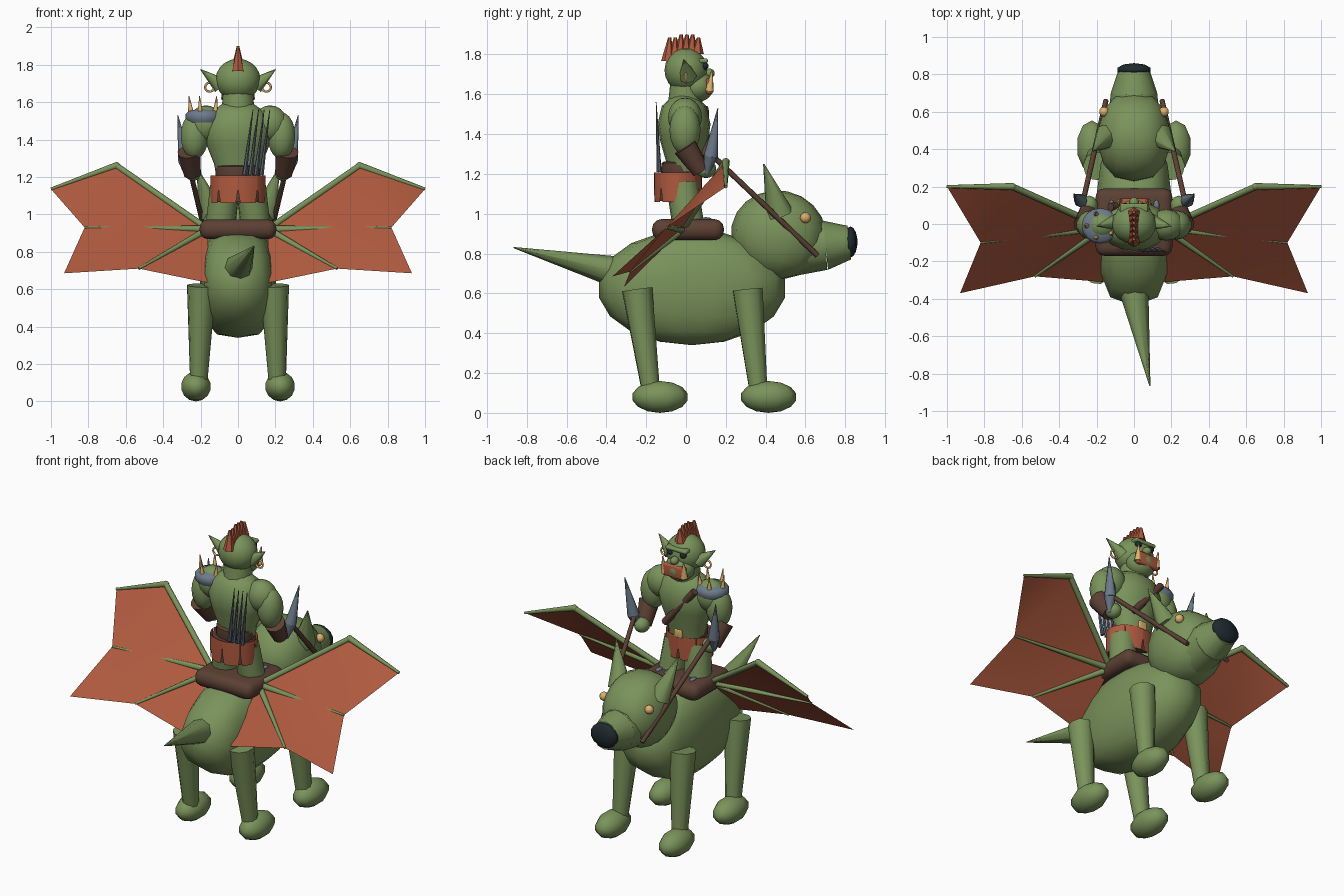
import bpy, bmesh, math
from mathutils import Vector, Matrix

if "Cube" in bpy.data.objects:
    bpy.data.objects.remove(bpy.data.objects["Cube"])


def material(name, r, g, b):
    m = bpy.data.materials.new(name)
    lin = [((c / 255 + 0.055) / 1.055) ** 2.4 for c in (r, g, b)]
    m.diffuse_color = (*lin, 1)
    m.use_nodes = True
    m.node_tree.nodes["Principled BSDF"].inputs["Base Color"].default_value = m.diffuse_color
    return m


GREEN = material("green_skin", 122, 147, 91)
RED = material("rust_red", 176, 90, 63)
BROWN = material("brown_leather", 92, 64, 52)
STEEL = material("blue_steel", 108, 123, 138)
IRON = material("dark_iron", 88, 97, 108)
BONE = material("bone_tan", 222, 178, 110)
BLACK = material("black", 30, 42, 46)


def finish(name, bm, mat, angle=50):
    """Smooth shading, with edges over the angle kept sharp."""
    for f in bm.faces:
        f.smooth = True
    for e in bm.edges:
        if len(e.link_faces) == 2 and e.calc_face_angle(0) > math.radians(angle):
            e.smooth = False
    me = bpy.data.meshes.new(name)
    bm.to_mesh(me)
    bm.free()
    me.materials.append(mat)
    ob = bpy.data.objects.new(name, me)
    bpy.context.collection.objects.link(ob)
    return ob


def ball(name, loc, size, mat, u=12, v=9, tilt=0, full=1.0):
    """Ellipsoid; full below 1 keeps it wide towards its ends."""
    bm = bmesh.new()
    bmesh.ops.create_uvsphere(bm, u_segments=u, v_segments=v, radius=1)
    for vert in bm.verts:
        w = math.sqrt(max(0, 1 - vert.co.y ** 2 - vert.co.z ** 2))
        if w > 0.02:
            vert.co.x *= w ** (full - 1)
    bm.transform(Matrix.Translation(loc) @ Matrix.Rotation(tilt, 4, 'X')
                 @ Matrix.Diagonal((*size, 1)))
    return finish(name, bm, mat, 70)


def rod(name, a, b, r1, r2, mat, n=10):
    """Tapered round bar from a to b."""
    a, b = Vector(a), Vector(b)
    d = b - a
    bm = bmesh.new()
    bmesh.ops.create_cone(bm, cap_ends=True, segments=n, radius1=r1,
                          radius2=r2, depth=d.length)
    bm.transform(Matrix.Translation((a + b) / 2)
                 @ d.to_track_quat('Z', 'Y').to_matrix().to_4x4())
    return finish(name, bm, mat)


def box(name, loc, size, mat, bevel):
    bm = bmesh.new()
    bmesh.ops.create_cube(bm, size=1)
    bm.transform(Matrix.Translation(loc) @ Matrix.Diagonal((*size, 1)))
    bmesh.ops.bevel(bm, geom=bm.edges[:], offset=bevel, segments=3,
                    profile=0.5, affect='EDGES')
    return finish(name, bm, mat)


def lathe(name, profile, mat, loc=(0, 0, 0), flat=1.0, n=16, closed=False):
    """Rings of (radius, z) around the z axis, flattened in y."""
    bm = bmesh.new()
    rings = [[bm.verts.new((r * math.cos(2 * math.pi * i / n) + loc[0],
                            r * flat * math.sin(2 * math.pi * i / n) + loc[1],
                            z + loc[2])) for i in range(n)] for r, z in profile]
    pairs = list(zip(rings, rings[1:]))
    if closed:
        pairs.append((rings[-1], rings[0]))
    else:
        bm.faces.new(rings[0])
        bm.faces.new(rings[-1])
    for p, q in pairs:
        for i in range(n):
            j = (i + 1) % n
            bm.faces.new((p[i], p[j], q[j], q[i]))
    bmesh.ops.recalc_face_normals(bm, faces=bm.faces)
    return finish(name, bm, mat)


# Mount: body, head, snout, tail
ball("mount_body", (0, 0.03, 0.63), (0.208, 0.475, 0.29), GREEN, 14, 9, 0, 0.58)
ball("mount_head", (0, 0.465, 0.895), (0.195, 0.24, 0.222), GREEN, 14, 10, -0.2, 0.75)
rod("mount_muzzle", (0, 0.55, 0.83), (0, 0.7, 0.842), 0.14, 0.124, GREEN, 12)
rod("mount_snout", (0, 0.7, 0.842), (0, 0.82, 0.855), 0.124, 0.085, GREEN, 12)
ball("mount_nose", (0, 0.825, 0.858), (0.095, 0.036, 0.078), BLACK, 10, 7)
rod("mount_tail", (0, -0.36, 0.71), (0.085, -0.865, 0.83), 0.078, 0.003, GREEN, 8)
box("saddle", (0, 0.01, 0.92), (0.41, 0.36, 0.105), BROWN, 0.045)

for s in (-1, 1):
    rod("mount_ear", (s * 0.14, 0.47, 1.0), (s * 0.22, 0.39, 1.25), 0.07, 0.003, GREEN, 8)
    ball("mount_eye", (s * 0.16, 0.6, 0.98), (0.027, 0.027, 0.027), BONE, 10, 8)
    rod("rein", (s * 0.268, 0.14, 1.285), (s * 0.15, 0.66, 0.79), 0.014, 0.014, BROWN, 8)
    # Legs and paws
    for top, low, paw in ((-0.245, -0.175, -0.13), (0.31, 0.365, 0.415)):
        rod("mount_leg", (s * 0.21, low, 0.1), (s * 0.195, top, 0.62), 0.046, 0.078, GREEN)
        ball("mount_paw", (s * 0.225, paw, 0.08), (0.084, 0.142, 0.08), GREEN, 10, 7)

    # Wing membrane stretched between the finger tips, with finger bones
    root = (s * 0.16, -0.02, 0.92)
    rim = [(s * x, y, z) for x, y, z in (
        (0.65, 0.2, 1.26), (1.0, 0.2, 1.135), (0.82, -0.1, 0.93),
        (0.93, -0.37, 0.685), (0.53, -0.28, 0.71), (0.165, -0.31, 0.635))]
    bm = bmesh.new()
    hub, a, b, c, d, e, f = [bm.verts.new(p) for p in [root] + rim]
    for tri in ((hub, a, e), (a, c, e), (a, b, c), (c, d, e), (hub, e, f)):
        bm.faces.new(tri if s < 0 else tri[::-1])
    finish("wing_membrane", bm, RED, 30)
    for a, b, r1, r2 in ((root, rim[0], 0.018, 0.017), (rim[0], rim[1], 0.019, 0.008),
                         (root, rim[2], 0.02, 0.006), (root, rim[4], 0.02, 0.007)):
        rod("wing_bone", a, b, r1, r2, GREEN, 8)
    ball("wing_elbow", rim[0], (0.02, 0.02, 0.02), GREEN, 8, 6)

# Rider torso, neck and head
lathe("rider_torso", [(0.11, 1.17), (0.128, 1.27), (0.168, 1.37), (0.185, 1.45),
                      (0.155, 1.54), (0.085, 1.59)], GREEN, (0, -0.01, 0), 0.72)
rod("rider_neck", (0, -0.005, 1.53), (0, 0.005, 1.68), 0.088, 0.08, GREEN, 12)
ball("rider_skull", (0, 0.0, 1.72), (0.12, 0.108, 0.112), GREEN, 16, 10)
ball("rider_jaw", (0, 0.06, 1.64), (0.092, 0.08, 0.078), GREEN, 14, 9)
ball("rider_nose", (0, 0.115, 1.705), (0.026, 0.03, 0.025), GREEN, 10, 7)
box("rider_brow", (0, 0.085, 1.768), (0.15, 0.05, 0.024), GREEN, 0.01)
box("rider_mouth", (0, 0.118, 1.64), (0.16, 0.034, 0.08), RED, 0.012)
for i in range(6):
    y = -0.09 + i * 0.029
    rod("mohawk_tuft", (0, y, 1.765 + i * 0.008),
        (0, y + 0.008, 1.885 + 0.015 * (1 < i < 5)), 0.035, 0.008, RED, 6)

# Belt, buckle and skirt with hanging plates
lathe("skirt_lining", [(0.136, 1.065), (0.136, 1.2)], BROWN, (0, -0.04, 0), 0.82)
lathe("belt", [(0.118, 1.19), (0.122, 1.2), (0.118, 1.255), (0.105, 1.262)],
      BROWN, (0, -0.025, 0), 0.82)
box("buckle", (0, 0.075, 1.225), (0.055, 0.02, 0.05), BONE, 0.005)
bm = bmesh.new()
for k in range(8):
    grid = []
    for r, z, w in ((0.145, 1.06, 0.31), (0.147, 1.13, 0.385), (0.147, 1.208, 0.388)):
        grid.append([bm.verts.new((r * math.cos(t), r * 0.82 * math.sin(t) - 0.04, z))
                     for t in [math.pi * (k + 0.5) / 4 + w * j for j in (-1, -0.4, 0.4, 1)]])
    for p, q in zip(grid, grid[1:]):
        for j in range(3):
            bm.faces.new((p[j], p[j + 1], q[j + 1], q[j]))
bmesh.ops.solidify(bm, geom=bm.faces[:], thickness=0.012)
finish("skirt_plates", bm, RED, 35)

for s in (-1, 1):
    # Legs and toe claws
    rod("rider_leg", (s * 0.092, 0.01, 0.95), (s * 0.07, -0.02, 1.15), 0.08, 0.08, GREEN, 12)
    for dx in (-0.03, 0.03):
        ball("toe_claw", (s * 0.09 + dx, 0.1, 0.972), (0.016, 0.03, 0.011), STEEL, 8, 6)
    # Arms
    ball("rider_shoulder", (s * 0.172, -0.005, 1.485), (0.095, 0.085, 0.098), GREEN, 14, 10)
    ball("rider_upper_arm", (s * 0.232, -0.005, 1.42), (0.076, 0.078, 0.125), GREEN, 14, 10)
    rod("rider_bracer", (s * 0.262, -0.005, 1.335), (s * 0.245, 0.075, 1.215),
        0.062, 0.045, BROWN, 12)
    ball("rider_hand", (s * 0.24, 0.1, 1.225), (0.046, 0.052, 0.046), GREEN, 10, 8)
    # Held blades
    rod("blade", (s * 0.285, 0.125, 1.29), (s * 0.322, 0.16, 1.53), 0.036, 0.002, STEEL, 8)
    rod("blade_base", (s * 0.285, 0.125, 1.29), (s * 0.27, 0.105, 1.2), 0.036, 0.012, STEEL, 8)
    # Ears, earrings, eyes and tusks
    rod("rider_ear", (s * 0.095, 0.01, 1.69), (s * 0.2, -0.012, 1.775), 0.045, 0.002, GREEN, 8)
    bpy.ops.mesh.primitive_torus_add(location=(s * 0.152, 0, 1.68), rotation=(math.pi / 2, 0, 0),
                                     major_radius=0.024, minor_radius=0.006,
                                     major_segments=14, minor_segments=6)
    ring = bpy.context.object
    ring.name = "earring"
    ring.data.materials.append(BONE)
    bpy.ops.object.shade_smooth()
    ball("rider_eye", (s * 0.046, 0.094, 1.742), (0.021, 0.02, 0.018), BLACK, 10, 8)
    rod("tusk", (s * 0.07, 0.117, 1.615), (s * 0.074, 0.13, 1.72), 0.022, 0.003, BONE, 8)

# Shoulder guard with bone spikes around a bare shoulder cap
lathe("shoulder_guard", [(0.05, 1.56), (0.085, 1.553), (0.1, 1.535), (0.1, 1.51),
                         (0.088, 1.49), (0.05, 1.49)], STEEL, (-0.18, -0.01, 0), 0.95,
      closed=True)
ball("shoulder_cap", (-0.175, -0.008, 1.535), (0.062, 0.06, 0.045), GREEN, 14, 8)
for k in range(5):
    t = 2 * math.pi * k / 5 + math.pi
    c, d = math.cos(t), math.sin(t)
    rod("shoulder_spike", (-0.18 + 0.072 * c, -0.01 + 0.066 * d, 1.545),
        (-0.18 + 0.082 * c, -0.01 + 0.074 * d, 1.633), 0.015, 0.002, BONE, 8)

# Chest strap and the bundle of spikes on the back
rod("chest_strap", (-0.125, 0.092, 1.53), (0.08, 0.1, 1.285), 0.022, 0.022, BROWN, 8)
for i in range(4):
    x = 0.035 + 0.03 * i
    rod("back_spike", (x, -0.135, 1.21), (x + 0.045, -0.15, 1.56), 0.013, 0.002, IRON, 6)
